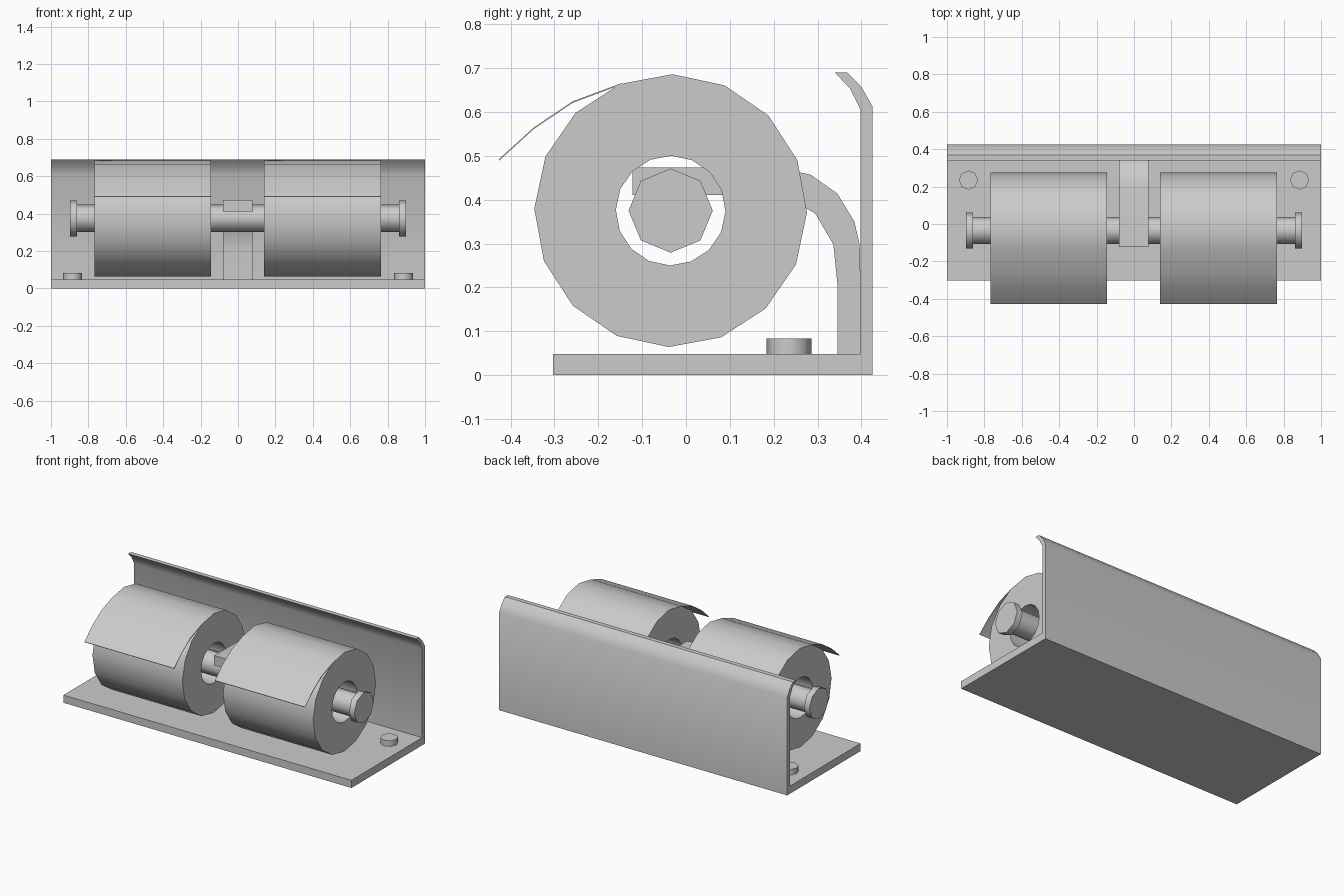
import bpy, bmesh, math

if "Cube" in bpy.data.objects:
    bpy.data.objects.remove(bpy.data.objects["Cube"])

grey = bpy.data.materials.new("plain_grey")
grey.diffuse_color = (0.6, 0.6, 0.6, 1)
grey.use_nodes = True
grey.node_tree.nodes["Principled BSDF"].inputs["Base Color"].default_value = grey.diffuse_color


def finish(name, bm, angle):
    bmesh.ops.recalc_face_normals(bm, faces=bm.faces)
    mesh = bpy.data.meshes.new(name)
    bm.to_mesh(mesh)
    bm.free()
    mesh.materials.append(grey)
    mesh.shade_smooth()
    mesh.set_sharp_from_angle(angle=math.radians(angle))
    obj = bpy.data.objects.new(name, mesh)
    bpy.context.collection.objects.link(obj)
    return obj


def prism(name, pts, a, b, axis="x", angle=50):
    """Extrude a (y, z) outline along x, or an (x, y) outline along z."""
    place = (lambda p, t: (t, p[0], p[1])) if axis == "x" else (lambda p, t: (p[0], p[1], t))
    bm = bmesh.new()
    lo, hi = [[bm.verts.new(place(p, t)) for p in pts] for t in (a, b)]
    bm.faces.new(lo)
    bm.faces.new(hi)
    for i in range(len(pts)):
        j = (i + 1) % len(pts)
        bm.faces.new((lo[i], lo[j], hi[j], hi[i]))
    return finish(name, bm, angle)


def circle(c, r, n, turn=0.0):
    return [(c[0] + r * math.cos(turn + math.tau * i / n),
             c[1] + r * math.sin(turn + math.tau * i / n)) for i in range(n)]


def tube(name, c, r_out, r_in, n, a, b):
    """Hollow roll along x."""
    bm = bmesh.new()
    section = [(r_out, a), (r_out, b), (r_in, b), (r_in, a)]
    turn = math.radians(-0.8)
    rings = [[bm.verts.new((x, *p)) for p in circle(c, r, n, turn)] for r, x in section]
    for k in range(4):
        p, q = rings[k], rings[(k + 1) % 4]
        for i in range(n):
            j = (i + 1) % n
            bm.faces.new((p[i], p[j], q[j], q[i]))
    return finish(name, bm, 40)


AXLE = (-0.035, 0.375)

# L-shaped bracket: base plate plus back wall with curled lip
prism("base_plate", [(-0.303, 0), (0.398, 0), (0.398, 0.048), (-0.303, 0.048)], -1, 1)
prism("back_wall", [(0.398, 0), (0.425, 0), (0.425, 0.613), (0.40, 0.657), (0.368, 0.69),
                    (0.339, 0.69), (0.373, 0.655), (0.398, 0.606)], -1, 1, angle=40)

# Bent centre arm holding the axle
prism("support_arm", [(0.345, 0.048), (0.398, 0.048), (0.398, 0.21), (0.396, 0.297),
                      (0.384, 0.35), (0.345, 0.414), (0.284, 0.457), (0.21, 0.473),
                      (-0.122, 0.473), (-0.122, 0.411), (0.20, 0.411), (0.25, 0.395),
                      (0.295, 0.368), (0.336, 0.298), (0.345, 0.21)], -0.08, 0.077, angle=40)

# Axle with end caps
prism("axle", circle(AXLE, 0.073, 8), -0.865, 0.865)
for side, s in (("left", -1), ("right", 1)):
    prism(side + "_axle_cap", circle(AXLE, 0.096, 8), *sorted((s * 0.861, s * 0.899)))
    # Mounting screw heads
    prism(side + "_screw_head", circle((s * 0.885, 0.235), 0.051, 8), 0.04, 0.083, axis="z")

# Paper rolls, each with a loose hanging sheet
flap = [(-0.149, 0.665), (-0.259, 0.624), (-0.348, 0.564), (-0.427, 0.492)]
under = [(y + 0.001, z - 0.003) for y, z in reversed(flap)]
for side, a, b in (("left", -0.768, -0.144), ("right", 0.138, 0.764)):
    tube(side + "_roll", AXLE, 0.311, 0.125, 16, a, b)
    prism(side + "_loose_sheet", flap + under, a, b, angle=40)
